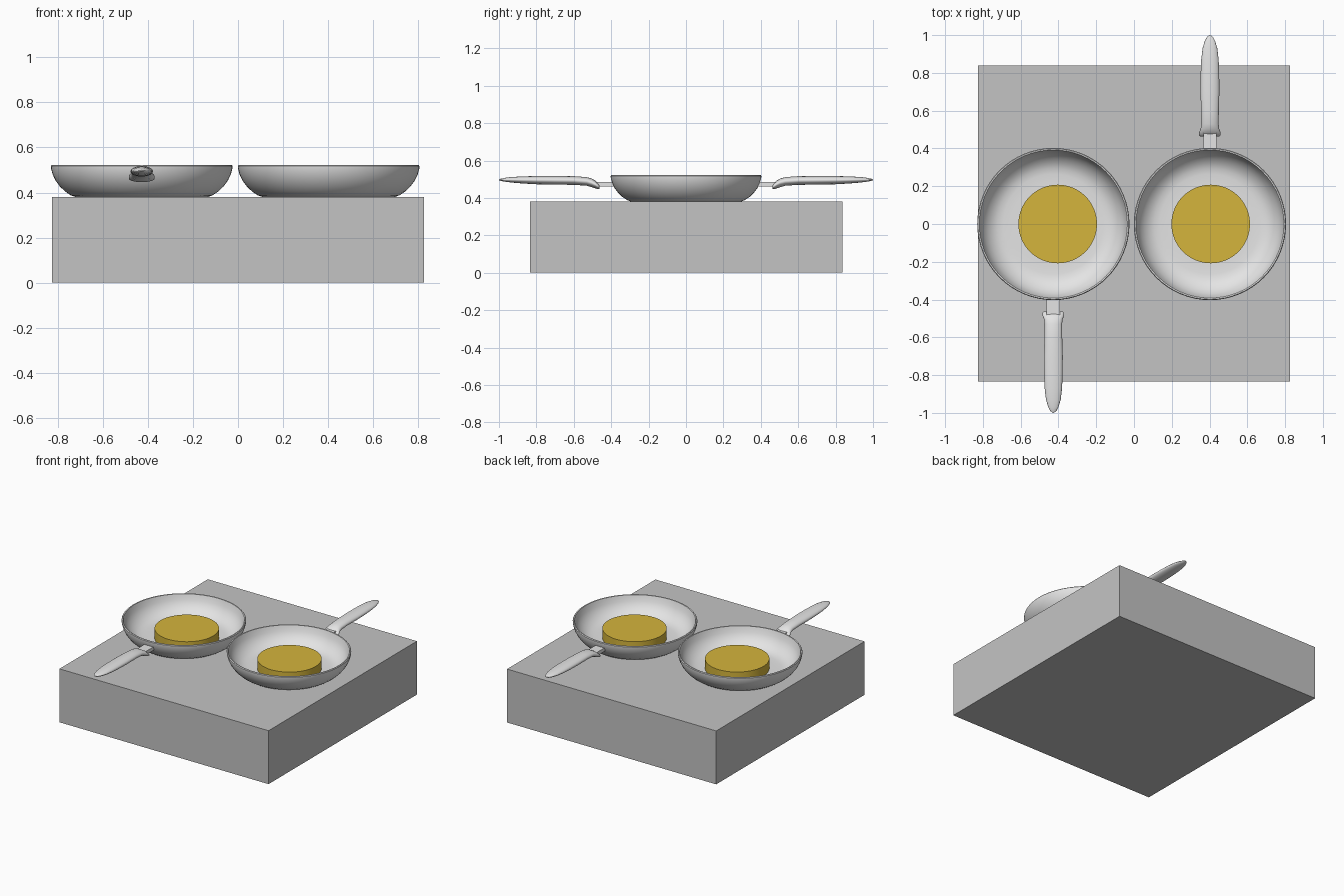
import bpy, bmesh, math
from mathutils import Matrix

if "Cube" in bpy.data.objects:
    bpy.data.objects.remove(bpy.data.objects["Cube"])


def material(name, rgb):
    m = bpy.data.materials.new(name)
    m.diffuse_color = (*rgb, 1)
    m.use_nodes = True
    m.node_tree.nodes["Principled BSDF"].inputs["Base Color"].default_value = m.diffuse_color
    return m


STONE = material("block grey", (0.55, 0.55, 0.55))
STEEL = material("pan grey", (0.78, 0.78, 0.78))
YELLOW = material("yellow", (0.66, 0.46, 0.045))


def finish(name, bm, mat, matrix=Matrix(), smooth=None):
    bmesh.ops.recalc_face_normals(bm, faces=bm.faces)
    me = bpy.data.meshes.new(name)
    bm.to_mesh(me)
    bm.free()
    me.materials.append(mat)
    ob = bpy.data.objects.new(name, me)
    bpy.context.collection.objects.link(ob)
    ob.matrix_world = matrix
    if smooth:
        bpy.ops.object.select_all(action='DESELECT')
        ob.select_set(True)
        bpy.context.view_layer.objects.active = ob
        bpy.ops.object.shade_smooth_by_angle(angle=math.radians(smooth))
    return ob


def box(name, x0, x1, y0, y1, z0, z1, mat, matrix=Matrix()):
    bm = bmesh.new()
    bmesh.ops.create_cube(bm, size=1)
    bmesh.ops.scale(bm, vec=(x1 - x0, y1 - y0, z1 - z0), verts=bm.verts)
    bmesh.ops.translate(bm, vec=((x0 + x1) / 2, (y0 + y1) / 2, (z0 + z1) / 2), verts=bm.verts)
    return finish(name, bm, mat, matrix)


def loft(bm, rings):
    # Skin a list of closed rings and cap both ends
    loops = [[bm.verts.new(p) for p in ring] for ring in rings]
    n = len(loops[0])
    for a, b in zip(loops, loops[1:]):
        for i in range(n):
            j = (i + 1) % n
            bm.faces.new((a[i], a[j], b[j], b[i]))
    bm.faces.new(loops[0])
    bm.faces.new(loops[-1])


# Bowl profile (radius, height): outside from the base up, then inside down
BOWL = [(0.295, 0.381), (0.315, 0.388), (0.34, 0.405), (0.363, 0.427), (0.382, 0.453),
        (0.395, 0.48), (0.402, 0.506), (0.403, 0.517), (0.399, 0.522), (0.392, 0.521),
        (0.388, 0.508), (0.380, 0.482), (0.367, 0.457), (0.347, 0.433), (0.322, 0.414),
        (0.295, 0.402), (0.265, 0.398), (0.22, 0.397)]

# Grip sections (y, half width, centre z, half height)
GRIP = [(0.463, 0.050, 0.459, 0.010), (0.470, 0.057, 0.462, 0.016), (0.485, 0.057, 0.472, 0.021),
        (0.505, 0.049, 0.481, 0.023), (0.53, 0.046, 0.488, 0.023), (0.60, 0.047, 0.493, 0.023),
        (0.70, 0.050, 0.494, 0.023), (0.80, 0.049, 0.495, 0.022), (0.87, 0.046, 0.496, 0.019),
        (0.93, 0.039, 0.497, 0.015), (0.97, 0.027, 0.497, 0.010), (0.99, 0.016, 0.497, 0.006),
        (1.0, 0.003, 0.497, 0.002)]


def ellipse(n):
    return [(math.cos(2 * math.pi * i / n), math.sin(2 * math.pi * i / n)) for i in range(n)]


def pan(side, x, angle):
    place = Matrix.Translation((x, 0, 0)) @ Matrix.Rotation(angle, 4, 'Z')
    # Bowl
    bm = bmesh.new()
    loft(bm, [[(r * c, r * s, z) for c, s in ellipse(64)] for r, z in BOWL])
    finish(side + "_pan_bowl", bm, STEEL, place, 40)
    # Stem joining bowl and grip
    box(side + "_pan_stem", -0.035, 0.035, 0.385, 0.50, 0.460, 0.485, STEEL, place)
    # Rounded grip
    bm = bmesh.new()
    loft(bm, [[(w * c, y, z + h * s) for c, s in ellipse(24)] for y, w, z, h in GRIP])
    finish(side + "_pan_grip", bm, STEEL, place, 50)


def pancake(side, x):
    bm = bmesh.new()
    loft(bm, [[(0.208 * c, 0.208 * s, z) for c, s in ellipse(64)] for z in (0.39, 0.465)])
    finish(side + "_yellow_disc", bm, YELLOW, Matrix.Translation((x, 0, 0)), 30)


# Supporting block
box("block", -0.825, 0.825, -0.834, 0.838, 0, 0.381, STONE)

# Two pans with handles pointing opposite ways
pan("left", -0.427, math.pi)
pan("right", 0.402, 0)
pancake("left", -0.404)
pancake("right", 0.406)
